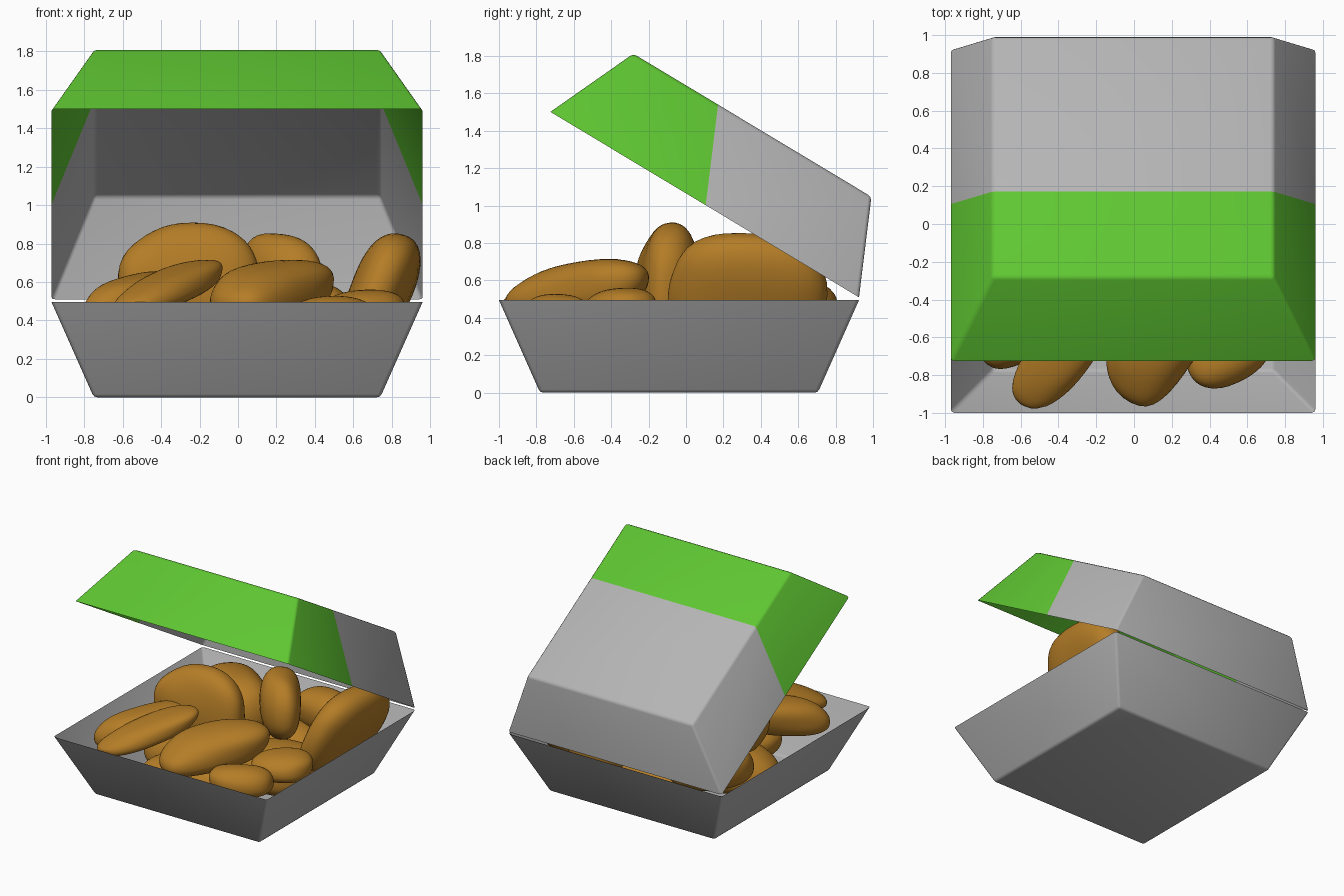
import bpy, bmesh
from math import sin, cos, radians, copysign
from mathutils import Vector, Matrix

if "Cube" in bpy.data.objects:
    bpy.data.objects.remove(bpy.data.objects["Cube"])


def material(name, rgb):
    m = bpy.data.materials.new(name)
    m.use_nodes = True
    m.diffuse_color = (*rgb, 1)
    bsdf = m.node_tree.nodes["Principled BSDF"]
    bsdf.inputs["Base Color"].default_value = (*rgb, 1)
    bsdf.inputs["Roughness"].default_value = 0.7
    return m


GREY = material("carton grey", (0.46, 0.46, 0.46))
GREEN = material("lid green", (0.115, 0.57, 0.032))
BROWN = material("fried brown", (0.46, 0.205, 0.02))


def finish(bm, name, mats, angle):
    mesh = bpy.data.meshes.new(name)
    bm.to_mesh(mesh)
    bm.free()
    ob = bpy.data.objects.new(name, mesh)
    bpy.context.collection.objects.link(ob)
    for m in mats:
        mesh.materials.append(m)
    bpy.ops.object.select_all(action='DESELECT')
    ob.select_set(True)
    bpy.context.view_layer.objects.active = ob
    bpy.ops.object.shade_smooth_by_angle(angle=radians(angle))
    return ob


# Carton halves: one open tapered shell, hinge edge at y = 0, depth along z
HALF, LENGTH, INSET, DEPTH = 0.965, 1.925, 0.22, 0.495
HINGE = Vector((-0.005, 0.925, 0.495))


def shell(direction):
    bm = bmesh.new()

    def ring(inset, z):
        x, y0, y1 = HALF - inset, -LENGTH + inset, -inset
        return [bm.verts.new((sx, y, z)) for sx, y in
                ((-x, y0), (x, y0), (x, y1), (-x, y1))]

    rim, panel = ring(0, 0), ring(INSET, DEPTH * direction)
    bm.faces.new(panel)
    for i in range(4):
        j = (i + 1) % 4
        bm.faces.new((rim[i], rim[j], panel[j], panel[i]))
    folds = [e for e in bm.edges if len(e.link_faces) == 2]
    bmesh.ops.bevel(bm, geom=folds, offset=0.018, segments=2, profile=0.5,
                    affect='EDGES')
    bmesh.ops.recalc_face_normals(bm, faces=bm.faces)
    return bm


tray = shell(-1)
bmesh.ops.translate(tray, verts=tray.verts, vec=HINGE)
finish(tray, "carton_tray", [GREY], 40)

# Lid swings open on the hinge; its front half is green
lid = shell(1)
swing = Matrix.Translation(HINGE + Vector((0, 0, 0.015))) @ Matrix.Rotation(radians(-31), 4, 'X')
bmesh.ops.transform(lid, matrix=swing, verts=lid.verts)
split, normal = Vector((0, 0.105, 1.0)), Vector((0, 0.53, -0.065))
bmesh.ops.bisect_plane(lid, geom=lid.verts[:] + lid.edges[:] + lid.faces[:],
                       plane_co=split, plane_no=normal)
for f in lid.faces:
    f.material_index = int((f.calc_center_median() - split).dot(normal) < 0)
finish(lid, "carton_lid", [GREY, GREEN], 40)


# Fried pieces: lumpy rounded blobs between two end points
def nugget(name, a, b, width, height, roll, seed):
    a, b = Vector(a), Vector(b)
    centre, half = (a + b) / 2, (b - a).length / 2
    along = (b - a).normalized()
    side = along.cross(Vector((0, 0, 1))).normalized()
    up = side.cross(along)
    r = radians(roll)
    side, up = side * cos(r) - up * sin(r), up * cos(r) + side * sin(r)
    bm = bmesh.new()
    bmesh.ops.create_icosphere(bm, subdivisions=4, radius=1)
    for v in bm.verts:
        p = v.co.copy()
        lump = 1 + 0.05 * sin(2.6 * p.x + seed) * cos(2.3 * p.y + 2 * seed) \
                 + 0.04 * sin(3.4 * p.z + 3 * seed + 2 * p.x)
        x, y, z = (copysign(abs(c) ** 0.85, c) * lump for c in p)
        y += 0.14 * sin(2 * x + seed)
        v.co = centre + along * x * half + side * y * width + up * z * height
        # keep inside the tapered tray below its rim
        if v.co.z < HINGE.z:
            v.co.z = max(v.co.z, 0.02)
            taper = INSET * (1 - v.co.z / DEPTH) + 0.02
            v.co.x = max(-0.97 + taper, min(0.96 - taper, v.co.x))
            v.co.y = max(-1 + taper, min(0.925 - taper, v.co.y))
    finish(bm, name, [BROWN], 60)


pieces = [
    ((-0.76, -0.74, 0.44), (-0.32, -0.2, 0.56), 0.16, 0.14, 0),
    ((-0.6, -0.92, 0.47), (-0.1, -0.35, 0.68), 0.17, 0.085, 0),
    ((-0.62, -0.16, 0.58), (0.13, -0.06, 0.58), 0.17, 0.32, 0),
    ((-0.55, 0.52, 0.5), (0.1, 0.12, 0.54), 0.22, 0.22, 0),
    ((0.1, 0.5, 0.6), (0.35, 0.02, 0.6), 0.15, 0.26, 0),
    ((0.7, -0.1, 0.52), (0.78, 0.74, 0.52), 0.16, 0.34, 22),
    ((0.0, -0.94, 0.49), (0.36, -0.2, 0.6), 0.23, 0.15, 0),
    ((0.46, -0.46, 0.44), (0.84, -0.22, 0.46), 0.18, 0.11, 0),
    ((0.28, -0.74, 0.41), (0.74, -0.62, 0.41), 0.15, 0.12, 0),
    ((0.1, 0.68, 0.42), (0.6, 0.56, 0.44), 0.17, 0.17, 0),
    ((-0.66, 0.1, 0.42), (-0.36, 0.66, 0.4), 0.19, 0.16, 0),
    # lower layer
    ((-0.68, -0.2, 0.2), (0.0, 0.1, 0.2), 0.27, 0.18, 0),
    ((0.0, 0.1, 0.2), (0.7, 0.0, 0.2), 0.28, 0.18, 0),
    ((-0.45, -0.55, 0.2), (0.45, -0.48, 0.2), 0.2, 0.18, 0),
    ((-0.4, 0.5, 0.2), (0.45, 0.45, 0.2), 0.2, 0.18, 0),
]
for n, piece in enumerate(pieces, 1):
    nugget("fried_piece_%02d" % n, *piece, n * 1.7)
